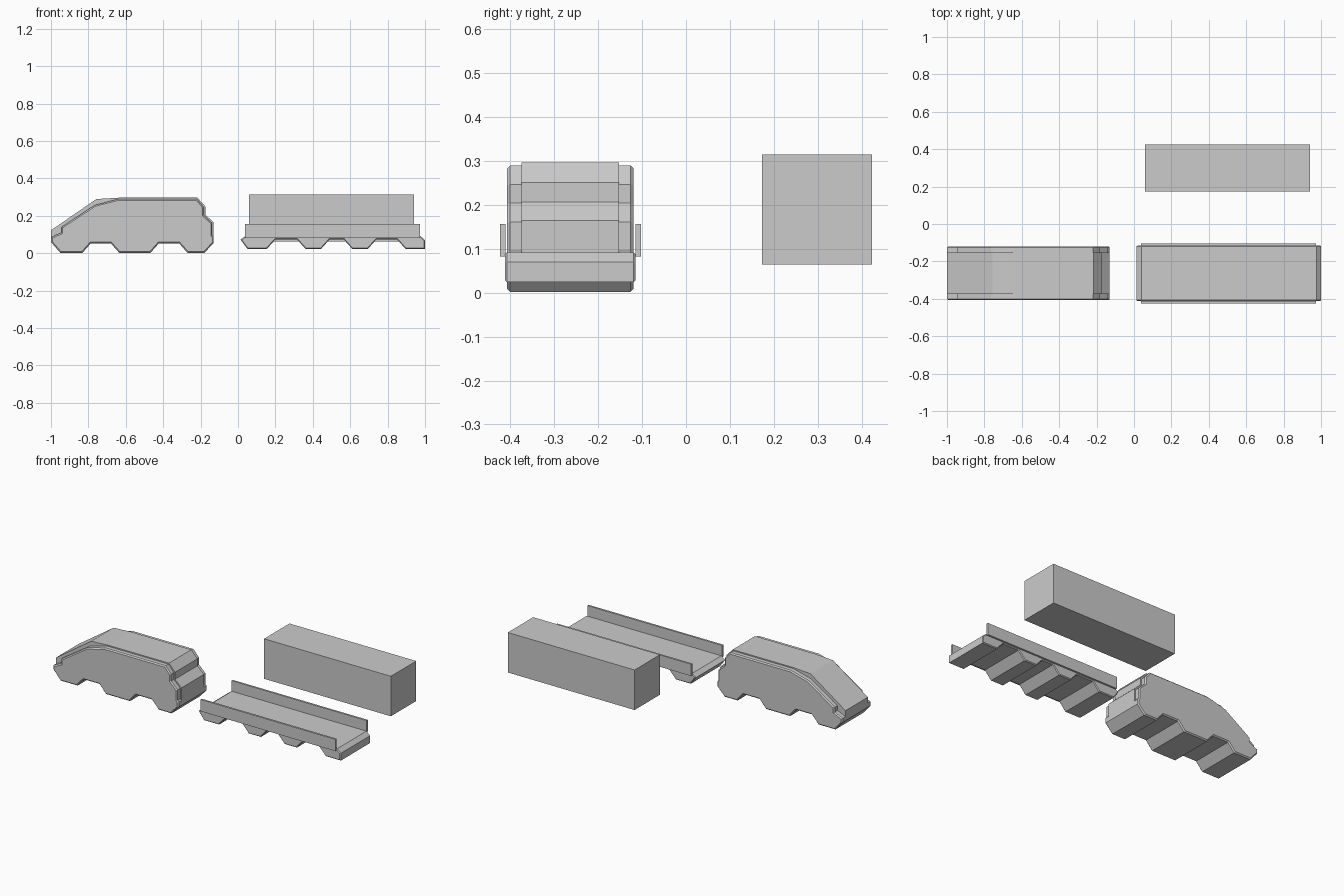
import bpy, bmesh

if "Cube" in bpy.data.objects:
    bpy.data.objects.remove(bpy.data.objects["Cube"])

Y_MID = -0.2635  # centre line of the train


def prism(name, pts, y0, y1, chamfer=0.0):
    """Extrude an x/z profile along y, optionally chamfering the side rims."""
    bm = bmesh.new()
    face = bm.faces.new([bm.verts.new((x, y0, z)) for x, z in pts])
    ext = bmesh.ops.extrude_face_region(bm, geom=[face])
    bmesh.ops.translate(bm, vec=(0, y1 - y0, 0),
                        verts=[v for v in ext['geom'] if isinstance(v, bmesh.types.BMVert)])
    bmesh.ops.recalc_face_normals(bm, faces=bm.faces)
    if chamfer:
        rims = [e for e in bm.edges if abs(e.verts[0].co.y - e.verts[1].co.y) < 1e-6]
        bmesh.ops.bevel(bm, geom=rims, offset=chamfer, segments=1,
                        profile=0.5, affect='EDGES')
    me = bpy.data.meshes.new(name)
    bm.to_mesh(me)
    bm.free()
    ob = bpy.data.objects.new(name, me)
    bpy.context.collection.objects.link(ob)
    return ob


def box(name, x0, x1, y0, y1, z0, z1):
    return prism(name, [(x0, z0), (x1, z0), (x1, z1), (x0, z1)], y0, y1)


# locomotive body: stepped underside, sloped nose, stepped tail
underside = [(-1, .06), (-.95, .002), (-.832, .002), (-.787, .053), (-.68, .053),
             (-.635, .002), (-.468, .002), (-.423, .053), (-.315, .053),
             (-.27, .002), (-.18, .002), (-.13, .055)]
tail = [(-.13, .085), (-.138, .095), (-.138, .161), (-.183, .204), (-.183, .247), (-.22, .29)]
nose = [(-.64, .29), (-.765, .258), (-.945, .14), (-.945, .11), (-1, .085)]
prism("locomotive_body", underside + tail + nose, Y_MID - .144, Y_MID + .144, .007)

# raised central band over nose, roof and tail
band = [(-1, .065), (-.13, .065), (-.13, .165), (-.175, .207), (-.175, .251),
        (-.217, .297), (-.635, .297), (-.757, .29), (-1, .123)]
prism("locomotive_band", band, Y_MID - .111, Y_MID + .111)

# flat wagon with four feet along the underside
deck = [(1, .07), (.975, .092), (.04, .092), (.013, .073)]
feet = [(.05, .024), (.155, .024), (.2, .074), (.315, .074), (.36, .024), (.445, .024),
        (.49, .074), (.565, .074), (.61, .024), (.695, .024), (.74, .074), (.85, .074),
        (.895, .024), (1, .024)]
prism("wagon_frame", feet + deck, Y_MID - .149, Y_MID + .149, .005)

# side rails of the wagon
for side, name in ((-1, "front_rail"), (1, "back_rail")):
    ys = sorted((Y_MID + side * .148, Y_MID + side * .1605))
    box(name, .037, .973, *ys, .082, .156)

# loose cargo block
box("cargo_block", .06, .94, .173, .424, .064, .315)
